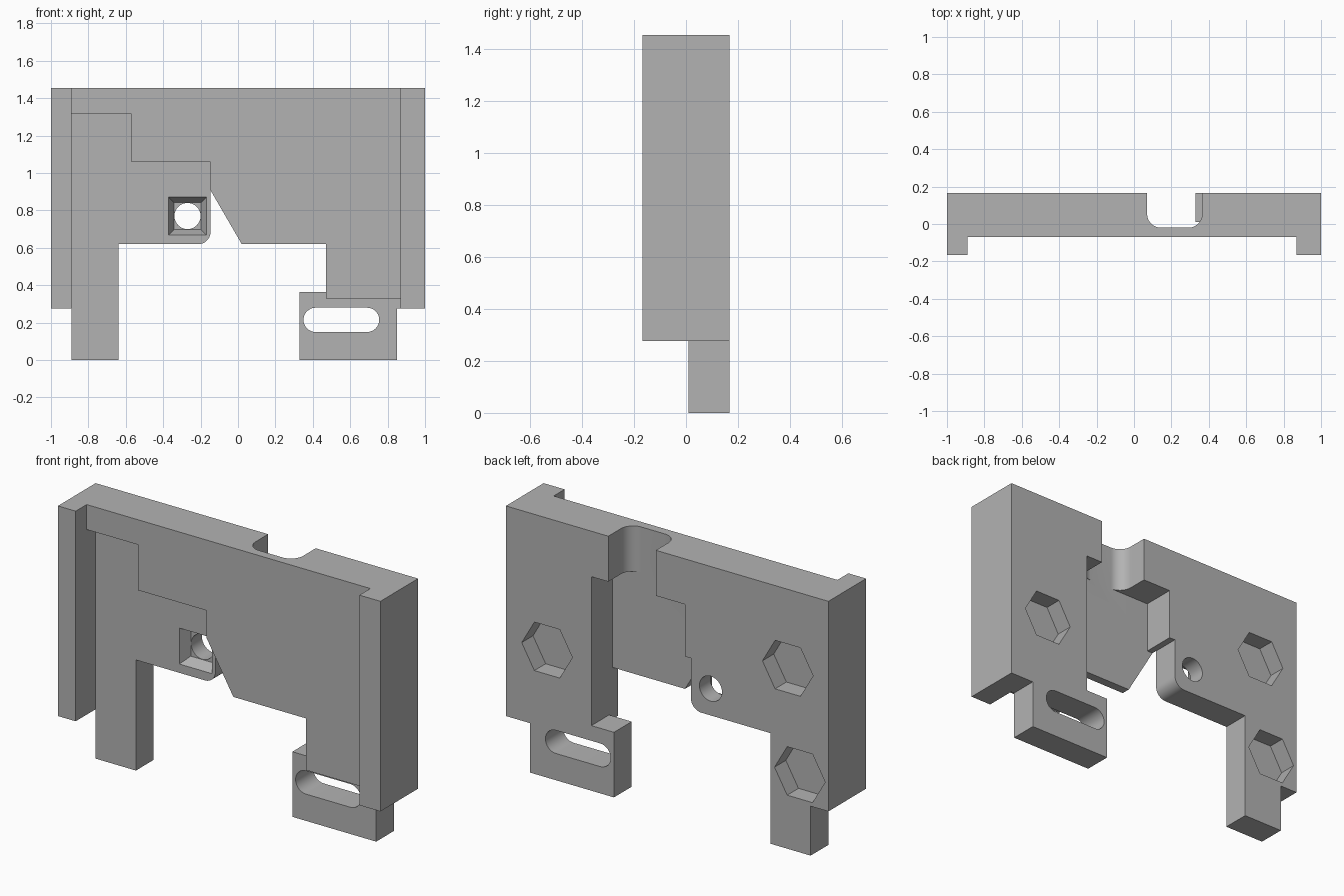
import bpy, bmesh, math
from mathutils import Vector

cube = bpy.data.objects.get("Cube")
if cube:
    bpy.data.objects.remove(cube, do_unlink=True)

grey = bpy.data.materials.new("plain_grey")
grey.use_nodes = True
grey.diffuse_color = (0.45, 0.45, 0.45, 1)
grey.node_tree.nodes["Principled BSDF"].inputs["Base Color"].default_value = (0.45, 0.45, 0.45, 1)


def loft(name, ring_a, ring_b):
    """Closed solid between two matching rings of 3D points."""
    bm = bmesh.new()
    a = [bm.verts.new(p) for p in ring_a]
    b = [bm.verts.new(p) for p in ring_b]
    bm.faces.new(a)
    bm.faces.new(b[::-1])
    for i in range(len(a)):
        j = (i + 1) % len(a)
        bm.faces.new((a[j], a[i], b[i], b[j]))
    bmesh.ops.recalc_face_normals(bm, faces=bm.faces)
    mesh = bpy.data.meshes.new(name)
    bm.to_mesh(mesh)
    bm.free()
    mesh.materials.append(grey)
    obj = bpy.data.objects.new(name, mesh)
    bpy.context.collection.objects.link(obj)
    return obj


def slab(name, outline, y0, y1):
    """Outline in x, z pushed through the thickness."""
    return loft(name, [(x, y0, z) for x, z in outline], [(x, y1, z) for x, z in outline])


def arc(cx, cz, r, start, end, n=12):
    angles = [math.radians(start + (end - start) * i / n) for i in range(n + 1)]
    return [(cx + r * math.cos(t), cz + r * math.sin(t)) for t in angles]


def rect(x0, x1, z0, z1):
    return [(x0, z0), (x1, z0), (x1, z1), (x0, z1)]


FRONT, BACK, TOP = -0.167, 0.167, 1.455
PANEL, STEP, FLOOR = -0.07, 0.01, -0.02   # panel face, leg face, channel floor
EDGE = -0.147

# Full silhouette: rails, leg, slotted foot and slanted centre panel
outline = [(-1, 0.277), (-1, TOP), (1, TOP), (1, 0.277), (0.85, 0.277), (0.85, 0),
           (0.33, 0), (0.33, 0.365), (0.47, 0.365), (0.47, 0.62), (0.02, 0.62),
           (EDGE, 0.908)]
outline += arc(EDGE - 0.065, 0.685, 0.065, 0, -90)
outline += [(-0.64, 0.62), (-0.64, 0), (-0.89, 0), (-0.89, 0.277)]
body = slab("bracket_body", outline, FRONT, BACK)

cutters = []

# Space between the two front rails
cutters.append(slab("front_bay", rect(-0.89, 0.87, -0.1, 1.6), -0.3, PANEL))

# Stepped recess on the front, above the leg
cutters.append(slab("stepped_recess", [
    (-0.89, -0.1), (-0.89, 1.315), (-0.57, 1.315), (-0.57, 1.06), (EDGE, 1.06),
    (EDGE, 0.908), (-0.13, 0.8), (-0.13, -0.1)], -0.3, STEP))

# Front of the slotted foot
cutters.append(slab("foot_relief", [
    (0.3, -0.1), (0.87, -0.1), (0.87, 0.33), (0.47, 0.33), (0.47, 0.365),
    (0.4, 0.4), (0.3, 0.4)], -0.3, STEP))

# Wide channel in the back
cutters.append(slab("back_channel", [
    (-0.11, 1.2), (0.47, 1.2), (0.47, 0.55), (-0.13, 0.55), (-0.13, 0.8),
    (EDGE, 0.908), (-0.11, 0.908)], FLOOR, 0.3))

# Rounded notch from the channel up through the top edge
r = 0.075
notch = [(0.07, 0.3)] + arc(0.07 + r, FLOOR + r, r, 180, 270)
notch += arc(0.365 - r, FLOOR + r, r, 270, 360) + [(0.365, 0.3)]
cutters.append(loft("top_notch", [(x, y, 1.1) for x, y in notch],
                    [(x, y, 1.6) for x, y in notch]))

# Slot through the foot
slot = arc(0.415, 0.215, 0.065, 90, 270, 16) + arc(0.69, 0.215, 0.065, -90, 90, 16)
cutters.append(slab("foot_slot", slot, -0.3, 0.3))

# Round hole with a tapered square pocket in front
hx, hz = -0.27, 0.77
cutters.append(slab("bolt_hole", arc(hx, hz, 0.07, 0, 360, 32)[:-1], -0.3, 0.3))


def square(half, y):
    return [(hx + sx * half, y, hz + sz * half)
            for sx, sz in ((-1, -1), (1, -1), (1, 1), (-1, 1))]


cutters.append(loft("square_pocket", square(0.115, STEP - 0.03), square(0.072, STEP + 0.06)))

# Hexagonal pockets in the back
for x, z in ((0.745, 0.715), (-0.748, 1.012), (-0.823, 0.436)):
    cutters.append(slab("hex_pocket", arc(x, z, 0.157, 0, 360, 6)[:-1], BACK - 0.1, 0.3))

# Carve the body, then discard the cutters
for c in cutters:
    c.hide_render = True
    mod = body.modifiers.new(c.name, "BOOLEAN")
    mod.operation = "DIFFERENCE"
    mod.solver = "EXACT"
    mod.object = c
deps = bpy.context.evaluated_depsgraph_get()
carved = bpy.data.meshes.new_from_object(body.evaluated_get(deps))
body.modifiers.clear()
body.data = carved
carved.materials.clear()
carved.materials.append(grey)
for c in cutters:
    bpy.data.objects.remove(c, do_unlink=True)

# Smooth the round walls, keep the edges crisp
bpy.ops.object.select_all(action="DESELECT")
body.select_set(True)
bpy.context.view_layer.objects.active = body
bpy.ops.object.shade_smooth_by_angle(angle=math.radians(25))
